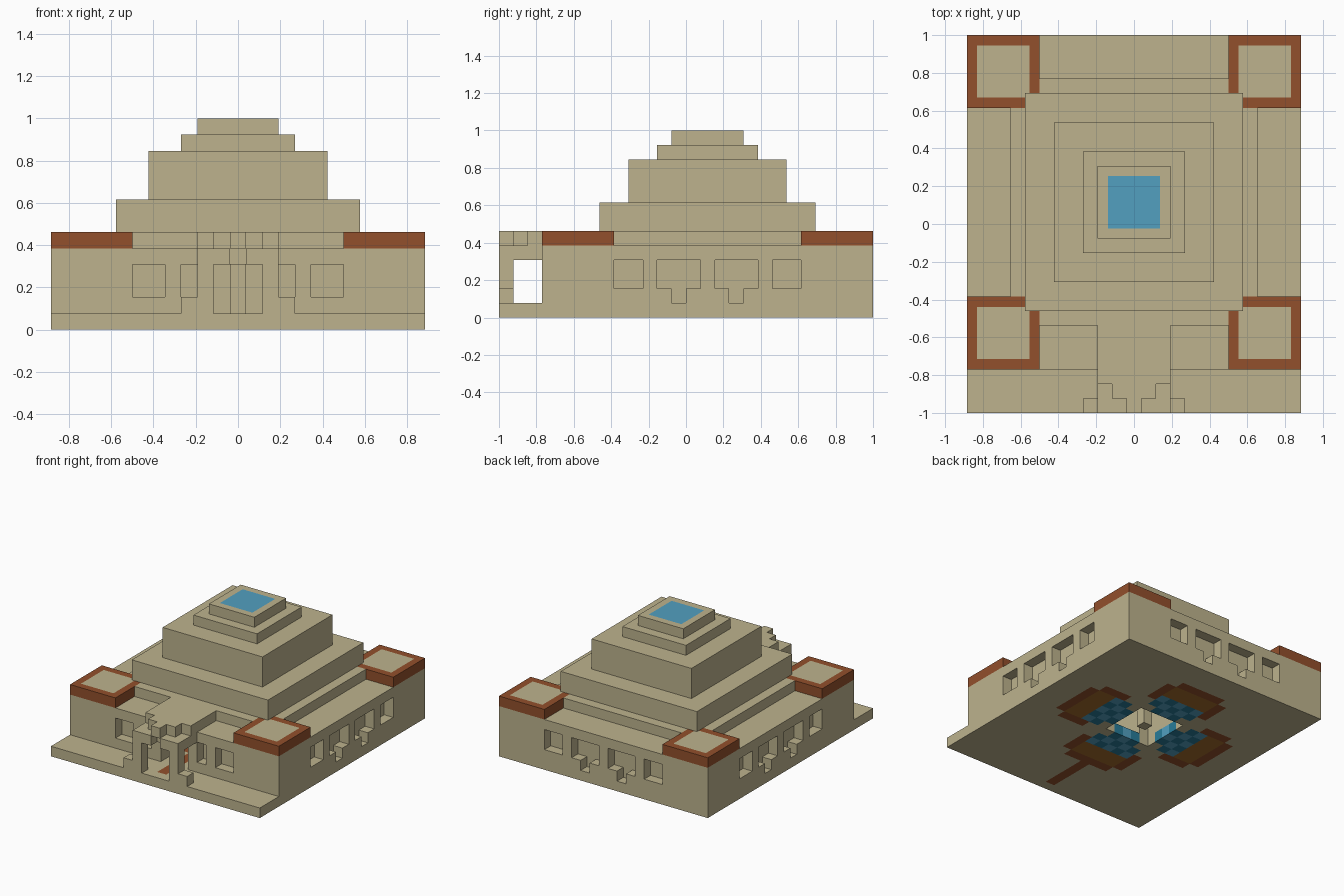
import bpy, bmesh
from mathutils import Matrix, Vector

if "Cube" in bpy.data.objects:
    bpy.data.objects.remove(bpy.data.objects["Cube"], do_unlink=True)

U = 1 / 13      # one building block
CY = 1.5        # centre of the pyramid along y, in blocks


def material(name, r, g, b):
    m = bpy.data.materials.new(name)
    m.use_nodes = True
    m.diffuse_color = (r, g, b, 1)
    bsdf = next(n for n in m.node_tree.nodes if n.type == 'BSDF_PRINCIPLED')
    bsdf.inputs["Base Color"].default_value = (r, g, b, 1)
    return m


SAND = material("sandstone", 0.51, 0.45, 0.27)
RUST = material("rust_clay", 0.29, 0.08, 0.025)
BLUE = material("sky_blue", 0.084, 0.35, 0.53)
TEAL = material("deep_teal", 0.02, 0.2, 0.32)
GOLD = material("ochre", 0.37, 0.15, 0.025)


def finish(name, bm, mats):
    me = bpy.data.meshes.new(name)
    bm.to_mesh(me)
    bm.free()
    for m in mats:
        me.materials.append(m)
    ob = bpy.data.objects.new(name, me)
    bpy.context.scene.collection.objects.link(ob)
    return ob


def box(name, x, y, z, mat=SAND, patch=None):
    """Box from block ranges; patch colours an inset square on its top."""
    lo, hi = (Vector(p) * U for p in zip(x, y, z))
    bm = bmesh.new()
    bmesh.ops.create_cube(bm, size=1, matrix=Matrix.Translation((lo + hi) / 2)
                          @ Matrix.Diagonal((*(hi - lo), 1)))
    if patch:
        bm.normal_update()
        top = max(bm.faces, key=lambda f: f.normal.z)
        bmesh.ops.inset_region(bm, faces=[top], thickness=U)
        top.material_index = 1
    return finish(name, bm, [mat, patch] if patch else [mat])


def cut(target, x, y, z):
    """Carve a block-aligned opening out of a part."""
    cutter = box("cutter", x, y, z)
    cutter.hide_render = True
    mod = target.modifiers.new("opening", 'BOOLEAN')
    mod.operation, mod.solver, mod.object = 'DIFFERENCE', 'EXACT', cutter
    bpy.context.view_layer.objects.active = target
    bpy.ops.object.modifier_apply(modifier=mod.name)
    bpy.data.objects.remove(cutter, do_unlink=True)


# Floor slab: one face per block, coloured as a four-petal mosaic
def floor_colour(x, y):
    dx, dy = abs(x), abs(y - CY)
    along, across = max(dx, dy), min(dx, dy)
    width = {3: 1, 4: 2, 5: 3, 6: 3, 7: 3, 8: 2}.get(round(along), -1)
    if across <= width + 0.1 and along - across > 0.9:
        if along > 7.5 or (along > 4.5 and across > 2.5):
            return 1
        if along > 5.5:
            return 4
        return 2 if round(along + across) % 2 else 3
    if abs(x) < 0.5 and -12 < y < CY - 8:
        return 1
    return 0


bm = bmesh.new()
bmesh.ops.create_grid(bm, x_segments=23, y_segments=26, size=0.5,
                      matrix=Matrix.Diagonal((23 * U, 26 * U, 1, 1)))
pit = []
for f in bm.faces:
    c = f.calc_center_median() / U
    f.material_index = floor_colour(round(c.x, 2), round(c.y, 2))
    if abs(c.x) < 2.5 and abs(c.y - CY) < 2.5:
        pit.append(f)
bmesh.ops.delete(bm, geom=pit, context='FACES')
slab = finish("floor_slab", bm, [SAND, RUST, BLUE, TEAL, GOLD])
solid = slab.modifiers.new("thickness", 'SOLIDIFY')
solid.thickness, solid.offset = U, 1

# Main hall with entrance passage and central shaft
hall = box("main_hall", (-11.5, 11.5), (-10, 13), (1, 5))
cut(hall, (-2.5, 2.5), (CY - 2.5, CY + 2.5), (0.9, 4.9))
cut(hall, (-1.5, 1.5), (-10.1, 0), (0.9, 4))
box("shaft_pillar", (-0.5, 0.5), (CY - 0.5, CY + 0.5), (0.1, 4.95))

# Recessed windows: (near edge, far edge, sill), mirrored about the wall centre
WINDOWS = ((4.5, 6.5, 2), (0.5, 3.5, 2), (1.5, 2.5, 0.9))
for s in (-1, 1):
    for a, b, sill in WINDOWS:
        span = sorted((s * a, s * b))
        along_y = [CY + v for v in span]
        cut(hall, span, (12, 13.1), (sill, 4))
        cut(hall, (10.5, 11.6), along_y, (sill, 4))
        cut(hall, (-11.6, -10.5), along_y, (sill, 4))
    for a, b in ((4.5, 6.5), (2.5, 3.5)):
        cut(hall, sorted((s * a, s * b)), (-10.1, -9), (2, 4))

# Corner tower caps
for s, side in ((-1, "right"), (1, "left")):
    for y, end in ((-10, "front"), (8, "back")):
        box(f"{end}_{side}_tower_cap", sorted((s * 6.5, s * 11.5)),
            (y, y + 5), (5, 6), RUST, SAND)

# Roof step between the caps, then the stacked terraces
box("roof_step_wide", (-8.5, 8.5), (-5, 8), (5, 6))
box("roof_step_long", (-6.5, 6.5), (-7, 10), (5, 6))
for name, half, z0, z1, patch in (("lower_terrace", 7.5, 6, 8, None),
                                  ("middle_terrace", 5.5, 8, 11, None),
                                  ("upper_terrace", 3.5, 11, 12, None),
                                  ("summit", 2.5, 12, 13, BLUE)):
    box(name, (-half, half), (CY - half, CY + half), (z0, z1), SAND, patch)

# Entrance porch: notched lintel, stepped roof, posts and low side blocks
lintel = box("porch_lintel", (-2.5, 2.5), (-13, -10), (4, 5))
cut(lintel, (-0.5, 0.5), (-13.1, -12), (3.9, 4.98))
box("porch_roof", (-2.5, 2.5), (-11, -7), (5, 6))
box("porch_roof_step", (-1.5, 1.5), (-12, -11), (5, 6))
box("porch_roof_tip", (-0.5, 0.5), (-13, -12), (5, 6))
for s, side in ((-1, "right"), (1, "left")):
    box(f"{side}_porch_post", sorted((s * 1.5, s * 2.5)), (-13, -12), (1, 4))
    box(f"{side}_porch_block", sorted((s * 2.5, s * 3.5)), (-13, -12), (1, 2))
